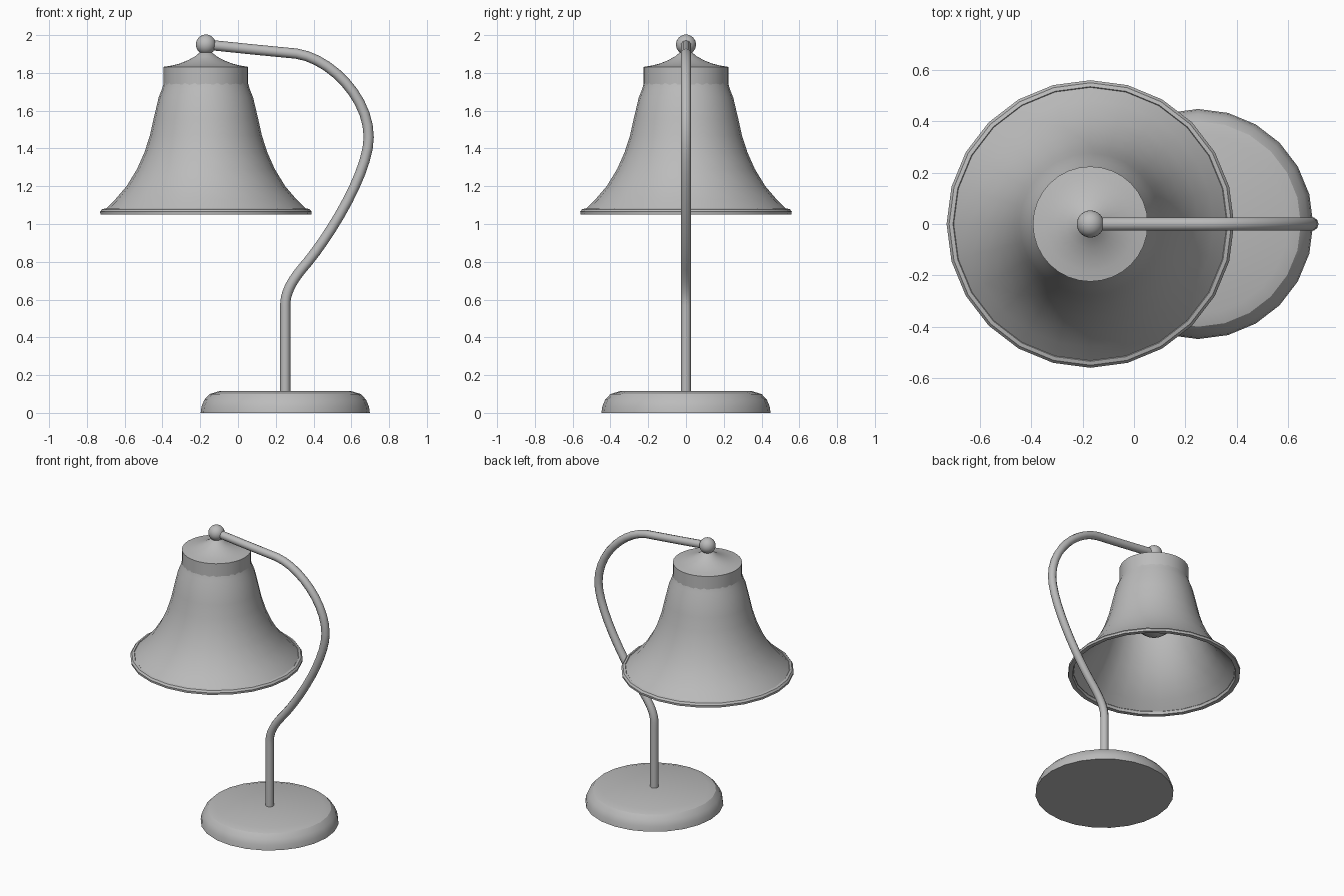
import bpy, bmesh, math
from mathutils import Matrix, Vector

cube = bpy.data.objects.get("Cube")
if cube:
    bpy.data.objects.remove(cube, do_unlink=True)

SHADE_X, POST_X = -0.17, 0.25

grey = bpy.data.materials.new("grey metal")
grey.use_nodes = True
colour = (0.5, 0.5, 0.5, 1)
grey.diffuse_color = colour
grey.node_tree.nodes["Principled BSDF"].inputs["Base Color"].default_value = colour


def finish(obj, angle=35):
    obj.data.materials.append(grey)
    bpy.ops.object.select_all(action='DESELECT')
    obj.select_set(True)
    bpy.context.view_layer.objects.active = obj
    bpy.ops.object.shade_smooth_by_angle(angle=math.radians(angle))


def lathe(name, profile, x, steps=24, closed=False, angle=35):
    """Spin an (r, z) profile around a vertical axis at x."""
    bm = bmesh.new()
    verts = [bm.verts.new((0, r, z)) for r, z in profile]
    pairs = list(zip(verts, verts[1:]))
    if closed:
        pairs.append((verts[-1], verts[0]))
    edges = [bm.edges.new(p) for p in pairs]
    bmesh.ops.spin(bm, geom=verts + edges, cent=(0, 0, 0), axis=(0, 0, 1),
                   angle=math.tau, steps=steps, use_duplicate=False)
    bmesh.ops.remove_doubles(bm, verts=bm.verts, dist=0.0005)
    bmesh.ops.recalc_face_normals(bm, faces=bm.faces)
    mesh = bpy.data.meshes.new(name)
    bm.to_mesh(mesh)
    bm.free()
    obj = bpy.data.objects.new(name, mesh)
    obj.location.x = x
    bpy.context.collection.objects.link(obj)
    finish(obj, angle)
    return obj


# Round foot with a soft shoulder and flat top
lathe("base", [(0, 0), (0.448, 0), (0.443, 0.035), (0.428, 0.07),
               (0.40, 0.1), (0.35, 0.115), (0, 0.115)], POST_X, angle=30)

# Bell shade: outer flare, then the inner wall a little way inside
flare = [(0.222, 1.75), (0.232, 1.715), (0.25, 1.67), (0.276, 1.56),
         (0.296, 1.47), (0.325, 1.38), (0.365, 1.29), (0.42, 1.2),
         (0.48, 1.13), (0.535, 1.075)]
inner = [(r - 0.012, z - 0.006) for r, z in reversed(flare)]
lathe("shade", flare + inner, SHADE_X, closed=True)

# Rolled lip round the mouth of the shade
lathe("shade_rim", [(0.535, 1.082), (0.55, 1.078), (0.56, 1.065),
                    (0.558, 1.05), (0.53, 1.05), (0.525, 1.068)],
      SHADE_X, closed=True)

# Collar and its concave cap
lathe("collar", [(0, 1.725), (0.224, 1.725), (0.224, 1.832), (0.18, 1.839),
                 (0.137, 1.85), (0.095, 1.867), (0.058, 1.887),
                 (0.03, 1.91), (0, 1.92)], SHADE_X, steps=32, angle=30)

# Bulb hanging inside the shade
bulb = [(0.14 * math.sin(a), 1.48 - 0.14 * math.cos(a))
        for a in (math.radians(15 * i) for i in range(10))]
lathe("bulb", bulb + [(0.06, 1.66), (0.06, 1.73)], SHADE_X)

# Ball finial
bpy.ops.mesh.primitive_uv_sphere_add(segments=24, ring_count=16, radius=0.053,
                                     location=(SHADE_X, 0, 1.95))
ball = bpy.context.object
ball.name = "finial_ball"
finish(ball, 60)

# Swan neck: (point, left handle, right handle) in x and z
neck = [((POST_X, 0.1), (POST_X, 0.05), (POST_X, 0.3)),
        ((POST_X, 0.57), (POST_X, 0.45), (POST_X, 0.65)),
        ((0.37, 0.8), (0.3, 0.72), (0.5, 0.96)),
        ((0.692, 1.46), (0.692, 1.28), (0.692, 1.67)),
        ((0.31, 1.902), (0.49, 1.875), (0.15, 1.917)),
        ((SHADE_X, 1.95), (0, 1.932), (-0.2, 1.95))]
curve = bpy.data.curves.new("neck", 'CURVE')
curve.dimensions = '3D'
curve.bevel_depth = 0.027
curve.bevel_resolution = 3
curve.resolution_u = 10
curve.use_fill_caps = True
spline = curve.splines.new('BEZIER')
spline.bezier_points.add(len(neck) - 1)
for bp, (co, left, right) in zip(spline.bezier_points, neck):
    bp.handle_left_type = bp.handle_right_type = 'FREE'
    bp.co, bp.handle_left, bp.handle_right = [
        Vector((p[0], 0, p[1])) for p in (co, left, right)]
neck_obj = bpy.data.objects.new("neck", curve)
bpy.context.collection.objects.link(neck_obj)
bpy.ops.object.select_all(action='DESELECT')
neck_obj.select_set(True)
bpy.context.view_layer.objects.active = neck_obj
bpy.ops.object.convert(target='MESH')
finish(bpy.context.object, 50)
